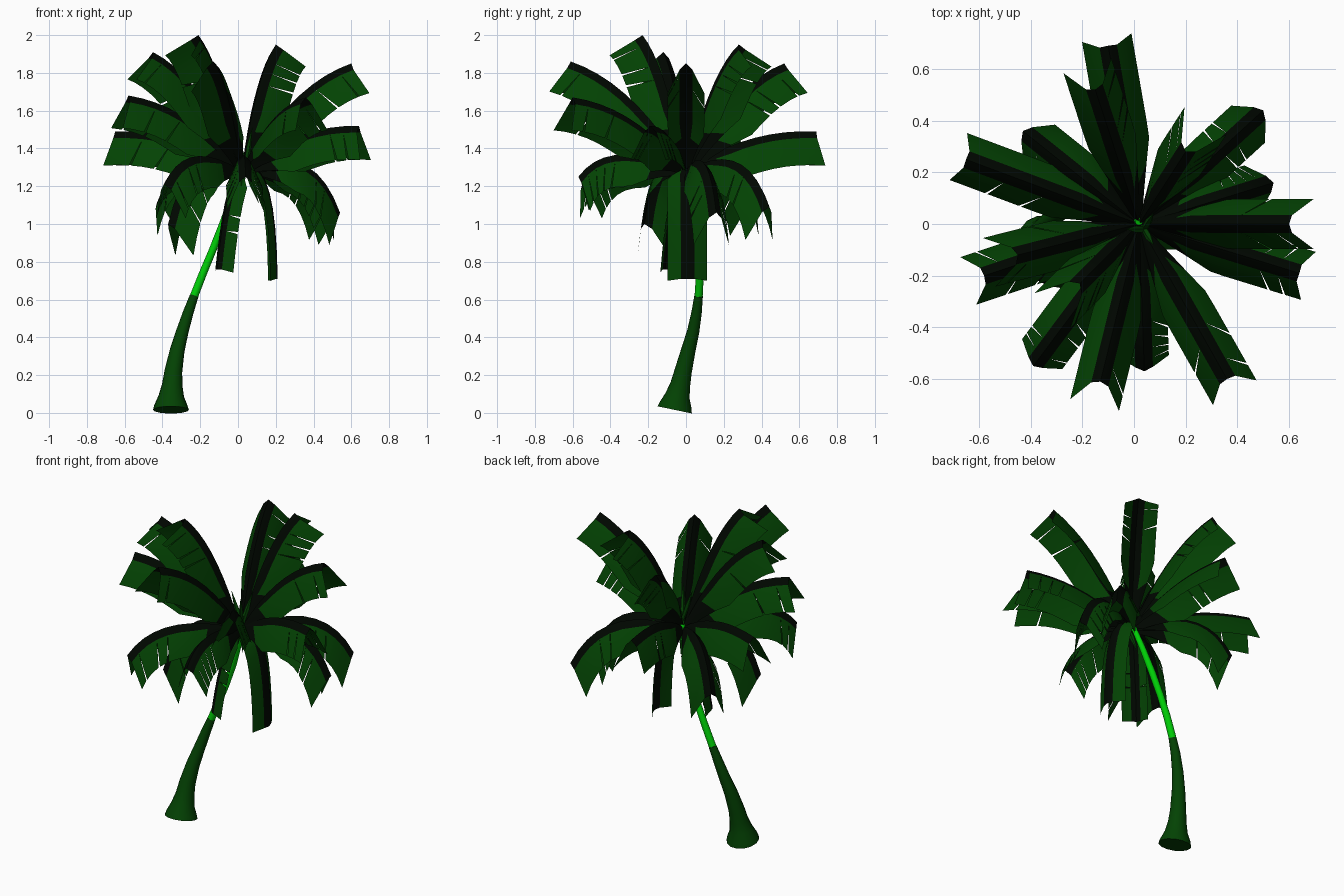
import bpy, bmesh, random
from math import sin, cos, pi
from mathutils import Vector

random.seed(4)
cube = bpy.data.objects.get("Cube")
if cube:
    bpy.data.objects.remove(cube)


def material(name, colour):
    m = bpy.data.materials.new(name)
    m.use_nodes = True
    m.diffuse_color = (*colour, 1)
    m.node_tree.nodes["Principled BSDF"].inputs["Base Color"].default_value = (*colour, 1)
    return m


LEAF = material("leaf green", (0.001, 0.055, 0.001))
RIB = material("near black green", (0, 0.002, 0))
BRIGHT = material("bright green", (0, 0.62, 0.002))


def finish(bm, name, mats, angle=0.6):
    mesh = bpy.data.meshes.new(name)
    bm.to_mesh(mesh)
    bm.free()
    for m in mats:
        mesh.materials.append(m)
    ob = bpy.data.objects.new(name, mesh)
    bpy.context.collection.objects.link(ob)
    bpy.ops.object.select_all(action="DESELECT")
    ob.select_set(True)
    bpy.context.view_layer.objects.active = ob
    bpy.ops.object.shade_smooth_by_angle(angle=angle)


def tube(name, path, mat, sides=14):
    """Tapered tube through (x, y, z, radius) points."""
    bm = bmesh.new()
    pts = [Vector(p[:3]) for p in path]
    rings = []
    for i, p in enumerate(pts):
        t = (pts[min(i + 1, len(pts) - 1)] - pts[max(i - 1, 0)]).normalized()
        side = Vector((0, 1, 0)).cross(t).normalized()
        other = t.cross(side)
        r = path[i][3]
        rings.append([bm.verts.new(p + r * (side * cos(a) + other * sin(a)))
                      for a in (2 * pi * k / sides for k in range(sides))])
    for a, b in zip(rings, rings[1:]):
        for k in range(sides):
            n = (k + 1) % sides
            bm.faces.new((a[k], a[n], b[n], b[k]))
    bm.faces.new(rings[0][::-1])
    bm.faces.new(rings[-1])
    finish(bm, name, [mat])


# Trunk: flared foot, then a slender bright upper stem
tube("lower_trunk", [(-.355, -.06, .016, .095), (-.355, -.055, .04, .088), (-.353, -.045, .09, .067),
                     (-.348, -.03, .15, .054), (-.342, -.015, .22, .047), (-.322, .012, .33, .039),
                     (-.295, .038, .43, .033), (-.264, .056, .53, .028), (-.232, .067, .62, .023)], LEAF)
tube("upper_trunk", [(-.232, .067, .62, .022), (-.185, .074, .74, .021), (-.135, .075, .86, .02),
                     (-.08, .065, 1, .02), (-.03, .045, 1.14, .018), (.02, .01, 1.3, .015)], BRIGHT)

CROWN = Vector((0.02, 0.0, 1.28))
STEPS = 9


def frond(name, tip, depth, half=0.097, bend=(0.45, 0.09), droop=0.0):
    """Arched roof-shaped frond with slit side flaps; bend places the arch, droop hangs the flaps."""
    tip = Vector(tip)
    reach = tip - CROWN
    flat = Vector((reach.x, reach.y, 0))
    out = flat.normalized()
    side = Vector((-out.y, out.x, 0))
    ctrl = CROWN + flat * bend[0] + Vector((0, 0, max(reach.z, 0) * 0.65 + bend[1]))

    bm = bmesh.new()
    for s in (1, -1):
        top, mid, edge = [], [], []
        for i in range(STEPS + 1):
            u = i / STEPS
            w = min(1, 0.15 + 2.5 * u)
            p = CROWN * (1 - u) ** 2 + ctrl * (2 * u * (1 - u)) + tip * u * u
            t = ((ctrl - CROWN) * (1 - u) + (tip - ctrl) * u).normalized()
            down = (side.cross(t) - Vector((0, 0, droop))).normalized()
            top.append(bm.verts.new(p))
            mid.append(bm.verts.new(p + w * (side * s * half * 0.35 + down * depth * 0.2)))
            # Flap corners sweep a little ahead of the ridge
            edge.append(p + w * (side * s * half + (down + t * 0.22) * depth))

        def quad(verts, mat):
            f = bm.faces.new(verts if s < 0 else verts[::-1])
            f.material_index = mat

        low = bm.verts.new(edge[0])
        for i in range(STEPS):
            quad((top[i], mid[i], mid[i + 1], top[i + 1]), 1)
            # A slit now and then parts one leaflet from the next
            slit = 0.15 if 3 < i < STEPS - 1 and random.random() < 0.35 else 0
            end = bm.verts.new(edge[i + 1].lerp(edge[i], slit))
            quad((mid[i], low, end, mid[i + 1]), 1 if i < 2 else 0)
            low = bm.verts.new(edge[i + 1]) if slit else end
    bmesh.ops.remove_doubles(bm, verts=bm.verts, dist=0.0001)
    finish(bm, name, [LEAF, RIB], 0.5)


# Ridge tips of the fronds, from the steepest to the hanging ones
upper = [(-.21, -.23, 2.0), (.2, .28, 1.95), (-.45, -.12, 1.91), (.6, 0, 1.85),
         (-.13, -.61, 1.86), (-.15, .52, 1.85)]
middle = [(-.58, -.2, 1.68), (.36, -.6, 1.67), (.64, -.19, 1.52), (-.65, .25, 1.49), (-.1, .69, 1.49)]
lower = [(-.39, -.55, 1.21), (.5, .44, 1.09), (.54, .16, 1.06), (-.43, .36, 1.11),
         (-.37, -.22, 1.0), (.04, -.57, 1.25)]
for label, tips in (("upper", upper), ("middle", middle)):
    for i, tip in enumerate(tips):
        frond(f"{label}_frond_{i + 1}", tip, 0.18)
for i, tip in enumerate(lower):
    frond(f"lower_frond_{i + 1}", tip, 0.17, bend=(0.72, 0.19), droop=0.9)
frond("hanging_frond_1", (.21, .01, .71), 0.045, 0.105, (0.95, 0.12))
frond("hanging_frond_2", (-.11, -.11, .76), 0.05, 0.075, (0.6, 0.0))

# Young spear leaves in the heart of the crown
for i in range(6):
    a = i * pi / 3
    d = Vector((cos(a) * 0.07, sin(a) * 0.07, 0.2 if i % 2 else -0.2))
    base = CROWN + Vector((0.02, -0.02, 0.03))
    tube(f"spear_leaf_{i + 1}", [(*(base + d * k), r) for k, r in ((0, .012), (.5, .014), (1, .001))], LEAF, 5)
